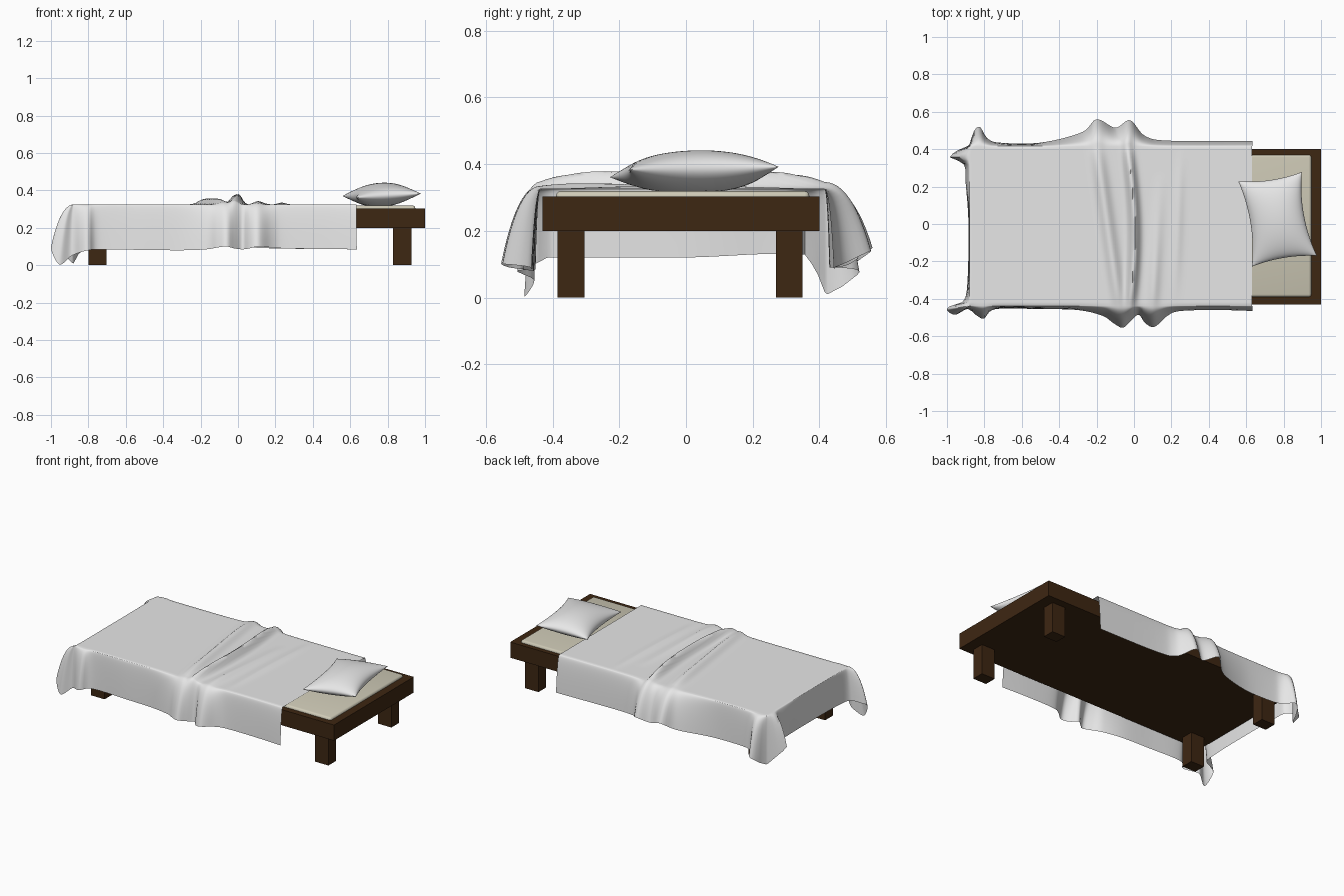
import bpy, bmesh, math
from mathutils import Vector

if "Cube" in bpy.data.objects:
    bpy.data.objects.remove(bpy.data.objects["Cube"])

def material(name, rgb):
    m = bpy.data.materials.new(name)
    m.diffuse_color = (*rgb, 1)
    m.use_nodes = True
    m.node_tree.nodes["Principled BSDF"].inputs["Base Color"].default_value = m.diffuse_color
    return m

WOOD = material("dark wood", (0.048, 0.020, 0.006))
CREAM = material("mattress cream", (0.62, 0.59, 0.47))
LINEN = material("white linen", (0.8, 0.8, 0.8))

def finish(bm, name, mat, angle=None):
    bmesh.ops.remove_doubles(bm, verts=bm.verts, dist=1e-5)
    bmesh.ops.recalc_face_normals(bm, faces=bm.faces)
    me = bpy.data.meshes.new(name)
    bm.to_mesh(me)
    bm.free()
    me.materials.append(mat)
    ob = bpy.data.objects.new(name, me)
    bpy.context.collection.objects.link(ob)
    if angle:
        bpy.ops.object.select_all(action='DESELECT')
        bpy.context.view_layer.objects.active = ob
        ob.select_set(True)
        bpy.ops.object.shade_smooth_by_angle(angle=math.radians(angle))
    return ob

def box(name, lo, hi, mat, bevel=0):
    bm = bmesh.new()
    bmesh.ops.create_cube(bm, size=1)
    for v in bm.verts:
        v.co = [a + (b - a) * (c + 0.5) for a, b, c in zip(lo, hi, v.co)]
    if bevel:
        bmesh.ops.bevel(bm, geom=bm.edges[:], offset=bevel, segments=3,
                        profile=0.5, affect='EDGES')
    return finish(bm, name, mat, 40 if bevel else None)

# Bed frame, legs and mattress
box("bed_frame", (-0.87, -0.43, 0.2), (1.0, 0.40, 0.303), WOOD)
for xn, x in (("foot", -0.80), ("head", 0.83)):
    for yn, y in (("front", -0.385), ("back", 0.27)):
        box(f"{xn}_{yn}_leg", (x, y, 0), (x + 0.098, y + 0.08, 0.201), WOOD)
box("mattress", (-0.82, -0.39, 0.25), (0.948, 0.37, 0.319), CREAM, 0.014)

# Blanket: rumpled top sheet, skirt falls to a wavy hem
X0, X1, Y0, Y1, TOP = -0.878, 0.632, -0.437, 0.415, 0.325
HEM = [(.635, -.465, .085), (.45, -.46, .087), (.25, -.465, .09), (.18, -.49, .095),
       (.11, -.55, .10), (.06, -.53, .09), (.025, -.485, .085), (-.02, -.52, .09),
       (-.06, -.555, .10), (-.11, -.53, .095), (-.17, -.49, .085), (-.3, -.46, .08),
       (-.5, -.455, .082), (-.74, -.455, .085), (-.80, -.505, .08), (-.84, -.49, .07),
       (-.89, -.455, .05), (-.955, -.485, .004), (-1.0, -.46, .09), (-.97, -.43, .11),
       (-.91, -.41, .12), (-.89, -.3, .12), (-.885, 0, .12), (-.90, .22, .13),
       (-.91, .32, .13), (-.985, .355, .13), (-.94, .395, .07), (-.88, .425, .01),
       (-.86, .49, .05), (-.825, .52, .08), (-.785, .46, .09), (-.72, .435, .09),
       (-.5, .435, .09), (-.28, .49, .10), (-.2, .56, .15), (-.1, .515, .11),
       (-.02, .555, .14), (.06, .47, .10), (.2, .445, .09), (.635, .445, .085)]

def smooth_path(points, n):
    p = [Vector(q) for q in points]
    p = [p[0]] + p + [p[-1]]
    out = []
    for a, b, c, d in zip(p, p[1:], p[2:], p[3:]):
        for k in range(n):
            t = k / n
            out.append(0.5 * (2 * b + (c - a) * t + (2 * a - 5 * b + 4 * c - d) * t * t
                              + (3 * b - a - 3 * c + d) * t ** 3))
    return out + [p[-1]]

def clamp(v, lo, hi):
    return max(lo, min(hi, v))

def sheet_height(x, y):
    t = (y - Y0) / (Y1 - Y0)
    bump = lambda c, w, a: a * math.exp(-((x - c) / w) ** 2)
    h = bump(-0.035 * t + 0.03 * math.sin(math.pi * t) - 0.02 * (1 - t), 0.026, 0.056)
    h += bump(-0.08 - 0.12 * t, 0.035, 0.032)
    h += bump(0.10 + 0.05 * t, 0.03, 0.024 * max(0, 1 - 1.2 * t))
    h += bump(0.22 + 0.03 * t, 0.025, 0.010 * math.sin(math.pi * t))
    return TOP + h * (1 - 0.6 * abs(2 * t - 1) ** 5)

def along(p):
    """Distance along the front, foot and back edges of the sheet."""
    x, y = clamp(p.x, X0, X1), clamp(p.y, Y0, Y1)
    if p.y <= Y0:
        return X1 - x
    if x <= X0:
        return X1 - X0 + y - Y0
    return (X1 - X0) * 1 + (Y1 - Y0) + x - X0

def edge_point(s):
    L, W = X1 - X0, Y1 - Y0
    if s <= L:
        x, y = X1 - s, Y0
    elif s <= L + W:
        x, y = X0, Y0 + s - L
    else:
        x, y = X0 + s - L - W, Y1
    return Vector((x, y, sheet_height(x, y)))

NX, NY, ROWS = 130, 44, 12
L, W = X1 - X0, Y1 - Y0
xs = [X0 + L * i / NX for i in range(NX + 1)]
ys = [Y0 + W * j / NY for j in range(NY + 1)]
stops = ([L * i / NX for i in range(NX)] + [L + W * j / NY for j in range(NY)]
         + [L + W + L * i / NX for i in range(NX + 1)])

path = smooth_path(HEM, 8)
columns, last = [(0, path[0])], 0
g = 1
for a, b in zip(path, path[1:]):
    s = max(last, along(b))
    while g < len(stops) and stops[g] <= s + 1e-7:
        columns.append((stops[g], a.lerp(b, (stops[g] - last) / max(s - last, 1e-7))))
        g += 1
    if min(abs(s - L), abs(s - L - W)) < 1e-6:
        columns.append((s, b))          # corner fan
    last = s

bm = bmesh.new()
grid = [[bm.verts.new((x, y, sheet_height(x, y))) for y in ys] for x in xs]
skirt = []
for s, hem in columns:
    top = edge_point(s)
    mid = top.lerp(hem, 0.6)
    mid.z = top.z
    skirt.append([bm.verts.new((1 - t) ** 2 * top + 2 * t * (1 - t) * mid + t * t * hem)
                  for t in (r / ROWS for r in range(ROWS + 1))])
for rows in (grid, skirt):
    for a, b in zip(rows, rows[1:]):
        for k in range(len(a) - 1):
            bm.faces.new((a[k], a[k + 1], b[k + 1], b[k]))
finish(bm, "blanket", LINEN, 70)

# Pillow: two puffed sheets sharing a pinched seam
A, B, C, D = (Vector(c) for c in ((.63, -.228, 0), (.978, -.17, 0),
                                  (.897, .278, 0), (.558, .228, 0)))
N = 36
bm = bmesh.new()
for side in (1, -1):
    rows = []
    for i in range(N + 1):
        row = []
        for j in range(N + 1):
            s, t = -math.cos(math.pi * i / N), -math.cos(math.pi * j / N)
            u = (s * (1 - 0.17 * (1 - t * t)) + 1) / 2
            v = (t * (1 - 0.08 * (1 - s * s)) + 1) / 2
            p = A.lerp(B, u).lerp(D.lerp(C, u), v)
            puff = max(0, (1 - s * s) * (1 - t * t)) ** 0.5
            seam = 0.377 + 0.06 * (p.x - 0.77) + 0.03 * (p.y - 0.03)
            p.z = max(0.3195, seam + side * 0.064 * puff)
            row.append(bm.verts.new(p))
        rows.append(row)
    for a, b in zip(rows, rows[1:]):
        for k in range(N):
            bm.faces.new((a[k], a[k + 1], b[k + 1], b[k]))
finish(bm, "pillow", LINEN, 60)
